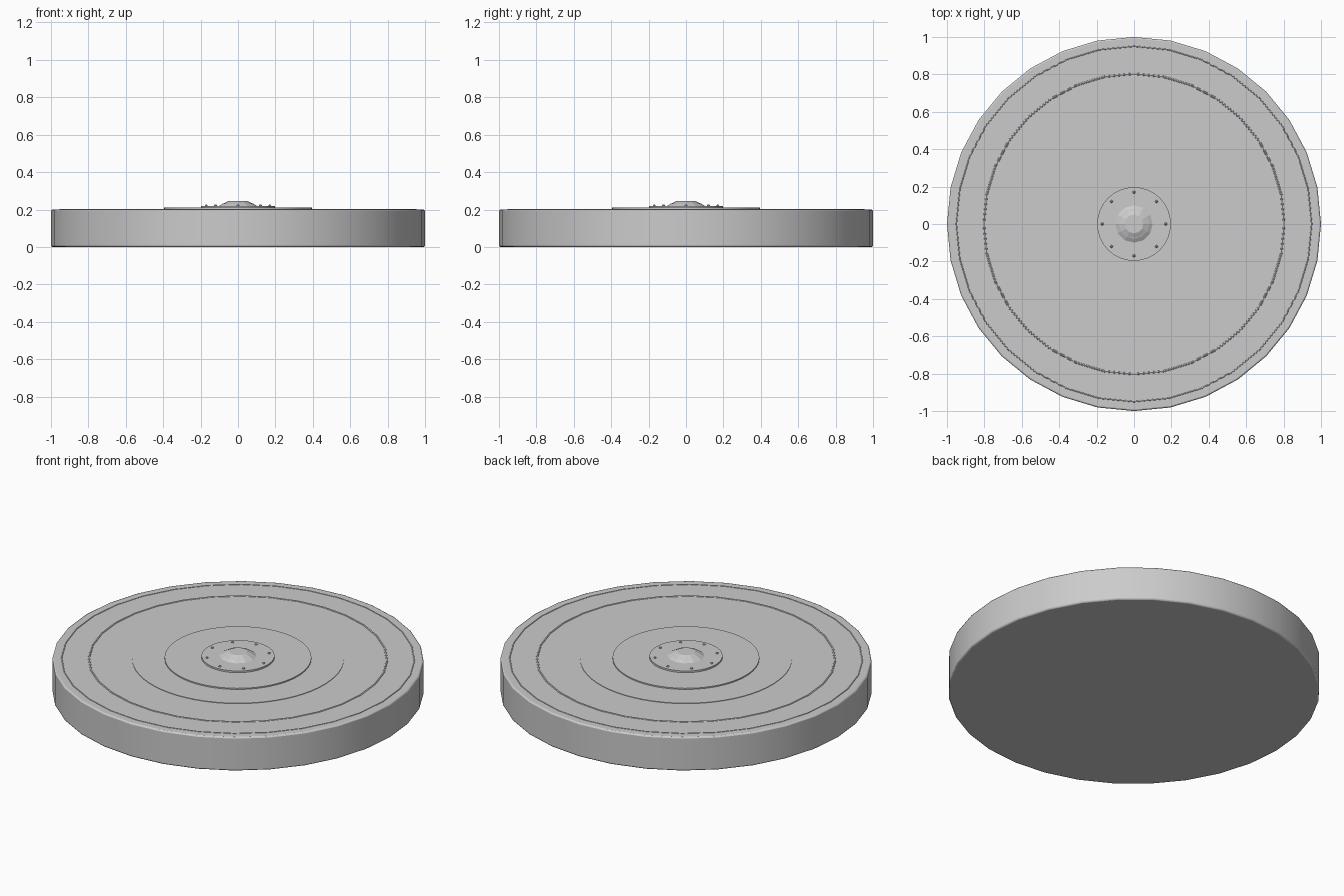
import bpy
import math

if "Cube" in bpy.data.objects:
    bpy.data.objects.remove(bpy.data.objects["Cube"])


def finish(name, smooth=True):
    ob = bpy.context.object
    ob.name = name
    if smooth:
        bpy.ops.object.shade_smooth_by_angle(angle=math.radians(30))
    return ob


def disc(name, radius, z0, z1, sides):
    bpy.ops.mesh.primitive_cylinder_add(vertices=sides, radius=radius, depth=z1 - z0,
                                        location=(0, 0, (z0 + z1) / 2))
    return finish(name)


def ring(name, radius, minor, z):
    bpy.ops.mesh.primitive_torus_add(major_segments=32, minor_segments=8,
                                     major_radius=radius, minor_radius=minor,
                                     location=(0, 0, z))
    return finish(name)


# Main drum with a slightly softened rim
body = disc("base_disc", 1.0, 0, 0.2, 32)
bevel = body.modifiers.new("rim_bevel", 'BEVEL')
bevel.width = 0.008
bevel.segments = 2
bevel.limit_method = 'ANGLE'
bevel.angle_limit = math.radians(40)

# Fine raised rings on the top face
ring("outer_ring", 0.95, 0.004, 0.199)
ring("middle_ring", 0.803, 0.007, 0.197)

# Stepped centre discs
disc("wide_step", 0.57, 0.195, 0.203, 64)
disc("middle_step", 0.395, 0.195, 0.21, 64)
disc("hub_plate", 0.197, 0.2, 0.22, 32)

# Faceted centre knob
bpy.ops.mesh.primitive_cone_add(vertices=12, radius1=0.1, radius2=0.078, depth=0.013,
                                location=(0, 0, 0.2265))
finish("knob_lower", False)
bpy.ops.mesh.primitive_cone_add(vertices=12, radius1=0.078, radius2=0.05, depth=0.013,
                                location=(0, 0, 0.2385))
finish("knob_upper", False)

# Ring of small studs around the knob
for i in range(8):
    a = i * math.tau / 8
    bpy.ops.mesh.primitive_uv_sphere_add(segments=8, ring_count=6, radius=0.008,
                                         location=(0.17 * math.cos(a), 0.17 * math.sin(a), 0.219))
    finish(f"stud_{i + 1}")
